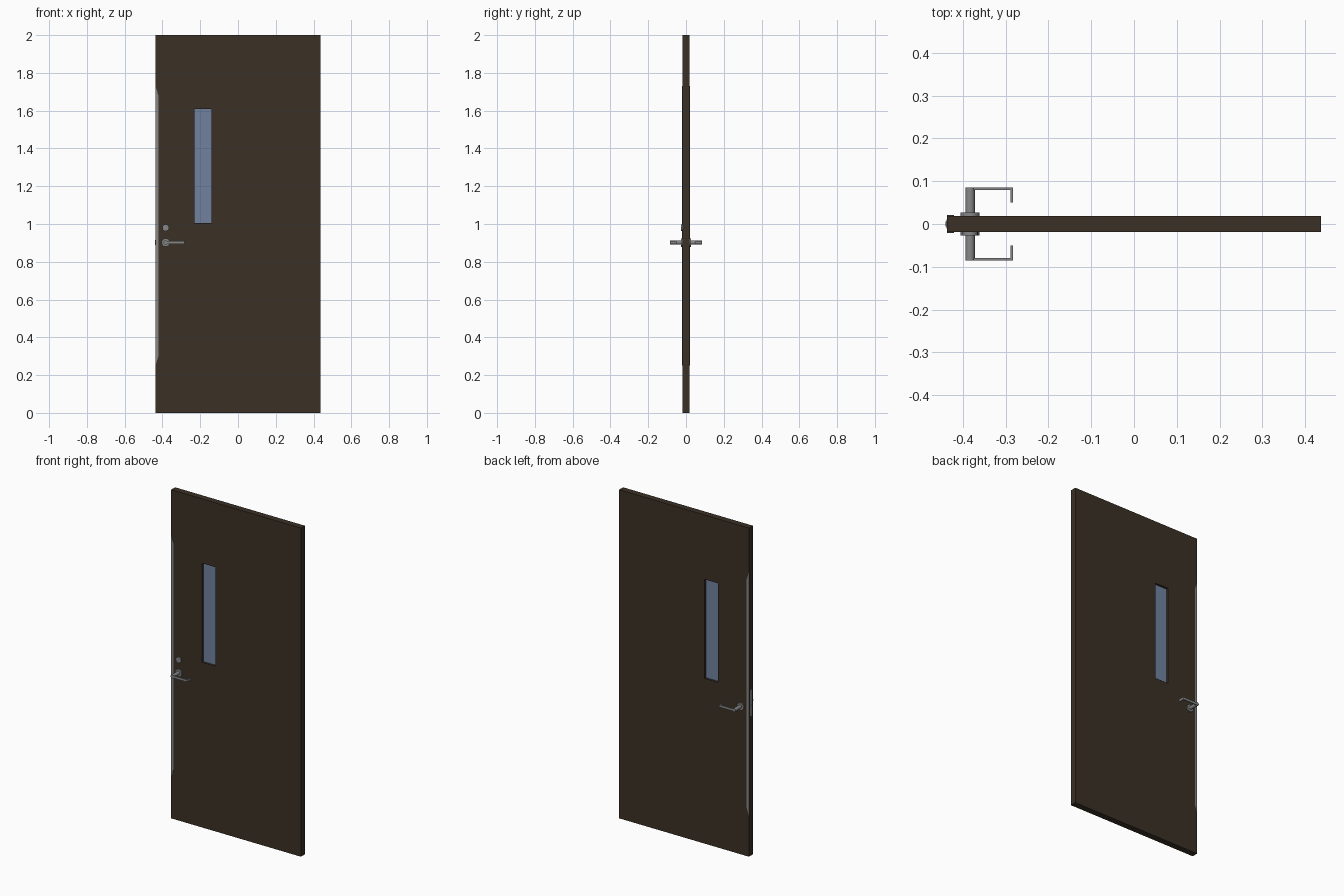
import bpy, bmesh, math
from mathutils import Vector

if "Cube" in bpy.data.objects:
    bpy.data.objects.remove(bpy.data.objects["Cube"])


def mat(name, rgb):
    m = bpy.data.materials.new(name)
    m.diffuse_color = (*rgb, 1)
    m.use_nodes = True
    m.node_tree.nodes["Principled BSDF"].inputs["Base Color"].default_value = m.diffuse_color
    return m


BROWN = mat("dark_brown", (0.043, 0.030, 0.019))
METAL = mat("brushed_metal", (0.24, 0.24, 0.24))
GLASS = mat("blue_glass", (0.165, 0.225, 0.345))


def finish(bm, name, material):
    bmesh.ops.recalc_face_normals(bm, faces=bm.faces)
    me = bpy.data.meshes.new(name)
    bm.to_mesh(me)
    bm.free()
    me.materials.append(material)
    ob = bpy.data.objects.new(name, me)
    bpy.context.collection.objects.link(ob)
    return ob


def prism(name, pts, move, material):
    """Extrude a flat polygon of 3D points along move."""
    bm = bmesh.new()
    f = bm.faces.new([bm.verts.new(p) for p in pts])
    r = bmesh.ops.extrude_face_region(bm, geom=[f], use_keep_orig=True)
    bmesh.ops.translate(bm, vec=Vector(move), verts=[g for g in r["geom"] if isinstance(g, bmesh.types.BMVert)])
    return finish(bm, name, material)


def box(name, lo, hi, material):
    (x0, y0, z0), (x1, y1, z1) = lo, hi
    return prism(name, [(x0, y0, z0), (x1, y0, z0), (x1, y1, z0), (x0, y1, z0)], (0, 0, z1 - z0), material)


def disc(name, x, z, r, y0, y1, n=20):
    pts = [(x + r * math.cos(2 * math.pi * i / n), y0, z + r * math.sin(2 * math.pi * i / n)) for i in range(n)]
    ob = prism(name, pts, (0, y1 - y0, 0), METAL)
    bpy.context.view_layer.objects.active = ob
    ob.select_set(True)
    bpy.ops.object.shade_smooth_by_angle(angle=math.radians(35))
    ob.select_set(False)


# Door leaf with a window opening
W, T = 0.437, 0.019
xs, zs = [-W, -0.229, -0.139, W], [0, 1.005, 1.608, 2]
bm = bmesh.new()
g = [[bm.verts.new((x, -T, z)) for z in zs] for x in xs]
faces = [bm.faces.new((g[i][j], g[i + 1][j], g[i + 1][j + 1], g[i][j + 1]))
         for i in range(3) for j in range(3) if (i, j) != (1, 1)]
r = bmesh.ops.extrude_face_region(bm, geom=faces, use_keep_orig=True)
bmesh.ops.translate(bm, vec=(0, 2 * T, 0), verts=[v for v in r["geom"] if isinstance(v, bmesh.types.BMVert)])
finish(bm, "door_leaf", BROWN)

# Glass pane, set back from both faces
box("window_glass", (xs[1], -0.006, zs[1]), (xs[2], 0.006, zs[2]), GLASS)

HX, HZ = -0.383, 0.902
for s, side in ((-1, "front"), (1, "back")):
    # Edge strip with tapered ends
    prism("edge_strip_" + side,
          [(-W, s * T, 0.25), (-0.421, s * T, 0.30), (-0.421, s * T, 1.68), (-W, s * T, 1.73)],
          (0, s * 0.0015, 0), METAL)
    # Handle rose and neck
    disc("handle_rose_" + side, HX, HZ, 0.0225, s * T, s * 0.027)
    disc("handle_neck_" + side, HX, HZ, 0.011, s * 0.027, s * 0.085)
    # Flat lever bar that turns back towards the door
    path = [(HX, 0.085), (-0.283, 0.085), (-0.283, 0.05), (-0.2885, 0.05), (-0.2885, 0.0795), (HX, 0.0795)]
    prism("handle_lever_" + side, [(x, s * y, HZ - 0.0075) for x, y in path], (0, 0, 0.015), METAL)

# Lock cylinder, front only
disc("lock_cylinder", HX, 0.98, 0.018, -T, -0.027)

# Lock faceplate and latch on the door edge
box("lock_faceplate", (-W - 0.001, -0.011, 0.85), (-W + 0.004, 0.011, 1.01), METAL)
box("latch", (-W - 0.003, -0.006, 0.89), (-W + 0.004, 0.006, 0.915), METAL)
